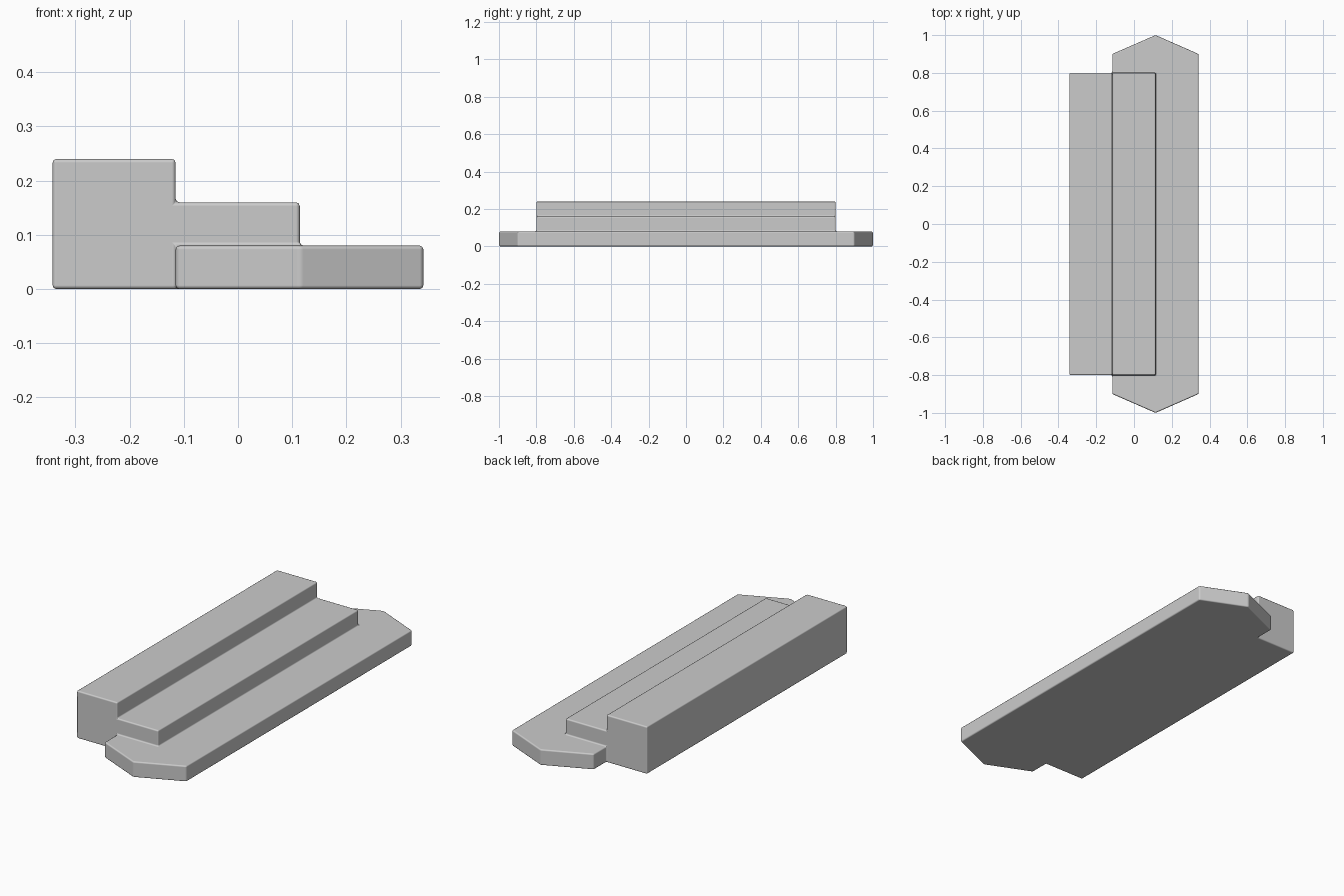
import bpy, bmesh, math

if "Cube" in bpy.data.objects:
    bpy.data.objects.remove(bpy.data.objects["Cube"])

X0, X1, X2, X3 = -0.342, -0.115, 0.114, 0.342   # step positions
Y, YS, YT = 0.8, 0.9, 1.0                       # step ends, plate shoulders, plate tips
STEP = 0.08

bm = bmesh.new()
cache = {}


def face(points):
    verts = []
    for p in points:
        if p not in cache:
            cache[p] = bm.verts.new((p[0], p[1], 0))
        verts.append(cache[p])
    return bm.faces.new(verts)


# Footprint: tall step, middle step, and the pointed plate around it
tall = face([(X0, -Y), (X1, -Y), (X1, Y), (X0, Y)])
middle = face([(X1, -Y), (X2, -Y), (X2, Y), (X1, Y)])
plate = face([(X1, -Y), (X1, -YS), (X2, -YT), (X3, -YS), (X3, YS),
              (X2, YT), (X1, YS), (X1, Y), (X2, Y), (X2, -Y)])


def raise_faces(faces, keep):
    center = lambda f: f.calc_center_bounds().x
    res = bmesh.ops.extrude_face_region(bm, geom=faces, use_keep_orig=keep)["geom"]
    bmesh.ops.translate(bm, vec=(0, 0, STEP),
                        verts=[g for g in res if isinstance(g, bmesh.types.BMVert)])
    if not keep:
        old = [f for f in faces if f.is_valid]
        if old:
            bmesh.ops.delete(bm, geom=old, context='FACES')
    return sorted([g for g in res if isinstance(g, bmesh.types.BMFace)], key=center)


# Each level raises one region fewer, leaving a staircase
level = raise_faces([tall, middle, plate], True)
level = raise_faces(level[:2], False)
raise_faces(level[:1], False)

bmesh.ops.dissolve_limit(bm, angle_limit=math.radians(1), verts=bm.verts[:], edges=bm.edges[:])
bmesh.ops.recalc_face_normals(bm, faces=bm.faces[:])

mesh = bpy.data.meshes.new("stepped_block")
bm.to_mesh(mesh)
bm.free()
block = bpy.data.objects.new("stepped_block", mesh)
bpy.context.collection.objects.link(block)

# Soft edges
bev = block.modifiers.new("soft_edges", 'BEVEL')
bev.width = 0.007
bev.segments = 2
bev.limit_method = 'ANGLE'
bev.angle_limit = math.radians(20)
bev.harden_normals = True

bpy.context.view_layer.objects.active = block
block.select_set(True)
bpy.ops.object.shade_smooth_by_angle(angle=math.radians(40))
